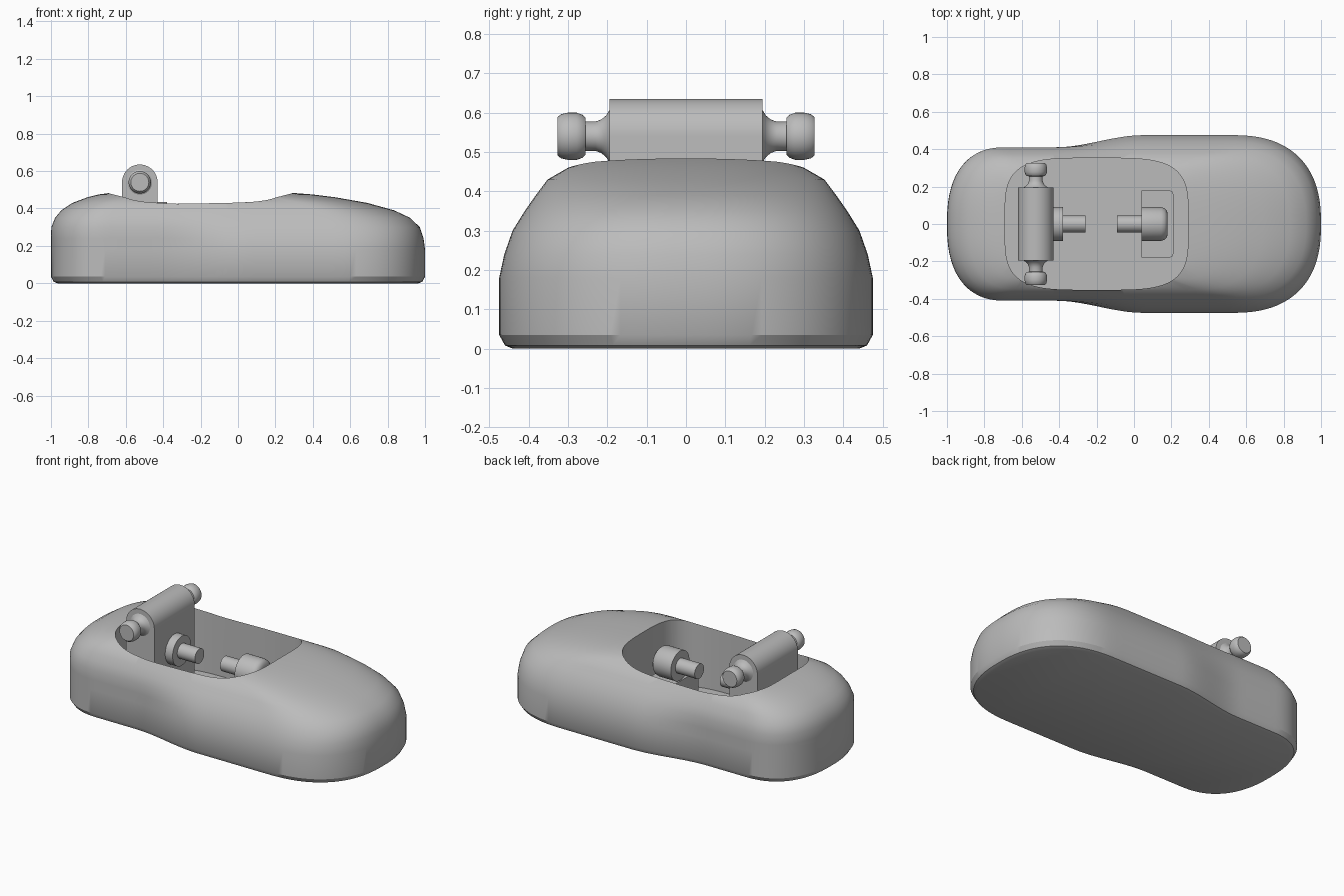
import bpy, bmesh, math
from mathutils import Vector

if "Cube" in bpy.data.objects:
    bpy.data.objects.remove(bpy.data.objects["Cube"])

grey = bpy.data.materials.new("plain grey")
grey.use_nodes = True
grey.diffuse_color = (0.5, 0.5, 0.5, 1)
grey.node_tree.nodes["Principled BSDF"].inputs["Base Color"].default_value = grey.diffuse_color


def loft(name, rings, angle=35):
    """Skin closed rings of equal length and cap both ends."""
    bm = bmesh.new()
    loops = [[bm.verts.new(p) for p in ring] for ring in rings]
    n = len(loops[0])
    for low, high in zip(loops, loops[1:]):
        for i in range(n):
            j = (i + 1) % n
            bm.faces.new((low[i], low[j], high[j], high[i]))
    bm.faces.new(loops[0][::-1])
    bm.faces.new(loops[-1])
    bmesh.ops.recalc_face_normals(bm, faces=bm.faces)
    mesh = bpy.data.meshes.new(name)
    bm.to_mesh(mesh)
    bm.free()
    mesh.materials.append(grey)
    obj = bpy.data.objects.new(name, mesh)
    bpy.context.collection.objects.link(obj)
    smooth(obj, angle)
    return obj


def smooth(obj, angle):
    bpy.ops.object.select_all(action='DESELECT')
    obj.select_set(True)
    bpy.context.view_layer.objects.active = obj
    bpy.ops.object.shade_smooth_by_angle(angle=math.radians(angle))


def lathe(name, profile, axis, centre, steps=40):
    """Turn (position, radius) pairs round the x or y axis through centre."""
    rings = []
    for pos, r in profile:
        ring = []
        for i in range(steps):
            a = math.tau * i / steps
            u, v = r * math.cos(a), r * math.sin(a)
            ring.append(Vector(centre) + Vector((pos, u, v) if axis == "x" else (u, pos, v)))
        rings.append(ring)
    return loft(name, rings)


def power(c, p):
    return math.copysign(abs(c) ** (2 / p), c)


def outline(z, x0, x1, narrow, wide, steps=28, p=2.45):
    """Plan of the body: rounded ends joined by a waist that widens to the right."""
    length = x1 - x0
    a, b = x0 + 0.16 * length, x1 - 0.24 * length
    half = []
    for i in range(steps):
        t = math.pi / 2 * i / steps
        half.append((b + (x1 - b) * power(math.cos(t), p), power(math.sin(t), p)))
    half += [(b + (a - b) * i / steps, 1) for i in range(steps)]
    for i in range(steps + 1):
        t = math.pi / 2 * (1 - i / steps)
        half.append((a - (a - x0) * power(math.cos(t), p), power(math.sin(t), p)))
    pts = []
    for x, s in half:
        k = min(max((x + 0.42) / 0.47, 0), 1)
        k = k * k * (3 - 2 * k)
        pts.append((x, s * (narrow + (wide - narrow) * k), z))
    return pts + [(x, -y, z) for x, y, z in pts[-2:0:-1]]


# Body shell: height, left end, right end, narrow and wide half-widths
levels = [
    (0.0, -.965, .965, .375, .44), (.008, -.985, .985, .395, .46),
    (.035, -1, 1, .41, .475), (.18, -1, 1, .41, .475),
    (.24, -1, .992, .41, .462), (.30, -.998, .972, .41, .441),
    (.35, -.978, .92, .394, .41), (.39, -.945, .835, .374, .382),
    (.43, -.885, .69, .348, .352), (.46, -.805, .52, .30, .30),
    (.475, -.745, .40, .26, .255), (.485, -.67, .27, .215, .205),
]
body = loft("body", [outline(*level) for level in levels], 30)

# Deep pocket cut into the top
pocket = []
for z in (0.06, 0.8):
    angles = [math.tau * i / 96 for i in range(96)]
    pocket.append([(-.20 + .49 * power(math.cos(t), 4), .352 * power(math.sin(t), 4), z)
                   for t in angles])
cutter = loft("pocket_cutter", pocket)
cut = body.modifiers.new("pocket", 'BOOLEAN')
cut.object = cutter
cut.operation = 'DIFFERENCE'
cut.solver = 'EXACT'
bpy.context.view_layer.objects.active = body
bpy.ops.object.modifier_apply(modifier=cut.name)
bpy.data.objects.remove(cutter)
smooth(body, 30)

# Upright arm with a round top
AX, AZ, AR = -.525, .54, .095
arch = [(AX + AR, .05)]
arch += [(AX + AR * math.cos(math.pi * i / 24), AZ + AR * math.sin(math.pi * i / 24))
         for i in range(25)]
arch += [(AX - AR, .05)]
loft("upright_arm", [[(x, y, z) for x, z in arch] for y in (-.195, .195)])

# Flared axle with a knob at each end of the arm
knob = [(.18, .072), (.195, .066), (.203, .053), (.215, .043), (.23, .037), (.255, .037),
        (.256, .048), (.264, .055), (.278, .06), (.30, .06), (.318, .056), (.327, .048)]
for side, sign in (("left", 1), ("right", -1)):
    lathe(side + "_axle_knob", [(sign * y, r) for y, r in knob], "y", (AX, 0, AZ))

# Two pins facing each other inside the pocket
PIN = (0, 0, .345)
lathe("arm_collar", [(-.44, .09), (-.38, .09)], "x", PIN)
lathe("arm_pin", [(-.39, .045), (-.26, .045)], "x", PIN)
lathe("post_pin", [(-.09, .045), (.05, .045)], "x", PIN)
lathe("post_head", [(.04, .09), (.145, .09), (.163, .085), (.175, .073), (.18, .055)], "x", PIN)

# Support block under the fixed pin, with rounded rear corners
base = [(.04, -.18), (.19, -.18), (.204, -.174), (.21, -.16)]
base += [(x, -y) for x, y in reversed(base)]
loft("post_base", [[(x, y, z) for x, y in base] for z in (.05, .25)])
